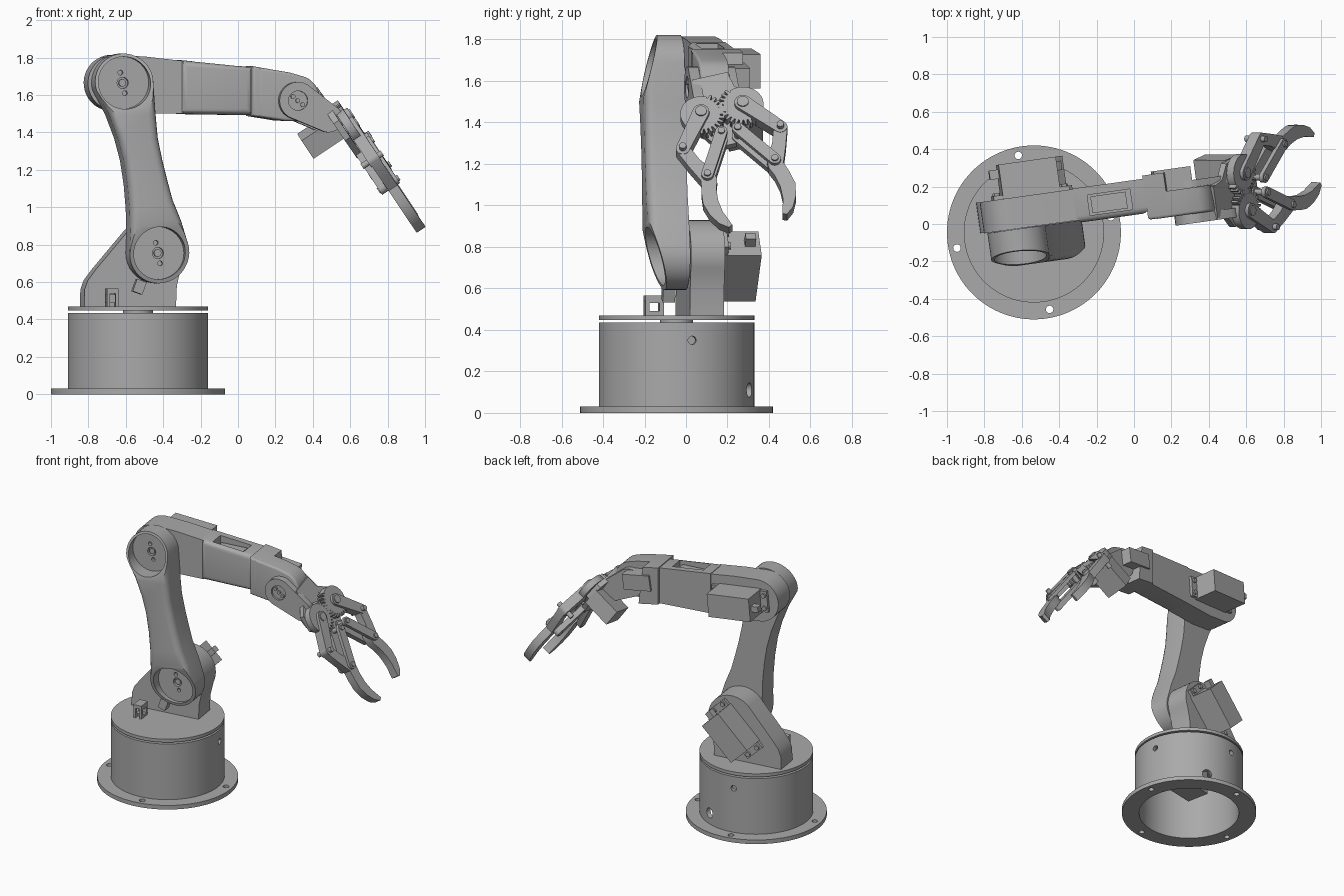
import bpy, bmesh
from math import sin, cos, radians, pi
from mathutils import Matrix, Vector

if "Cube" in bpy.data.objects:
    bpy.data.objects.remove(bpy.data.objects["Cube"])

grey = bpy.data.materials.new("plain grey")
grey.use_nodes = True
GREY = (0.4, 0.4, 0.4, 1)
grey.diffuse_color = GREY
grey.node_tree.nodes["Principled BSDF"].inputs["Base Color"].default_value = GREY


def frame(origin, x, y):
    x, y = Vector(x).normalized(), Vector(y).normalized()
    m = Matrix((x, y, x.cross(y))).transposed().to_4x4()
    m.translation = origin
    return m


# Working frames: base (x, y, up), side of the arm (along, up, towards front), gripper plane
CENTRE = (-0.535, -0.045, 0)
YAW = radians(8)
TURN = radians(11.5)
BASE = frame(CENTRE, (cos(TURN), sin(TURN), 0), (-sin(TURN), cos(TURN), 0))
ARM = frame(CENTRE, (cos(YAW), sin(YAW), 0), (-sin(YAW), cos(YAW), 0))
SIDE = frame(CENTRE, (cos(YAW), sin(YAW), 0), (0, 0, 1))
GRIP = frame((0.60, 0.17, 1.478), (0.544, 0.235, -0.809), (-0.152, 0.96, 0.227))


def arc(c, r, a0, a1, n=20):
    angles = [radians(a0 + (a1 - a0) * i / n) for i in range(n + 1)]
    return [(c[0] + r * cos(a), c[1] + r * sin(a)) for a in angles]


def circle(c, r, n=48):
    return arc(c, r, 0, 360, n)[:-1]


def rect(c, length, width, angle=0):
    a = radians(angle)
    corners = [(-1, -1), (1, -1), (1, 1), (-1, 1)]
    return [(c[0] + i * length / 2 * cos(a) - j * width / 2 * sin(a),
             c[1] + i * length / 2 * sin(a) + j * width / 2 * cos(a)) for i, j in corners]


def capsule(a, b, ra, rb):
    way = Vector(b) - Vector(a)
    t = -Vector((1, 0)).angle_signed(way) * 180 / pi
    return arc(a, ra, t + 90, t + 270, 12) + arc(b, rb, t - 90, t + 90, 12)


def shade(ob):
    ob.data.shade_smooth()
    ob.data.set_sharp_from_angle(angle=radians(30))


def prism(name, pts, lo, hi, at, bevel=0.0, chops=()):
    """Extrude an outline from lo to hi, round its front rim, slice it with planes."""
    bm = bmesh.new()
    face = bm.faces.new([bm.verts.new((x, y, lo)) for x, y in pts])
    res = bmesh.ops.extrude_face_region(bm, geom=[face])
    top = [v for v in res["geom"] if isinstance(v, bmesh.types.BMVert)]
    bmesh.ops.translate(bm, verts=top, vec=(0, 0, hi - lo))
    bmesh.ops.recalc_face_normals(bm, faces=bm.faces)
    if bevel:
        rim = [e for e in bm.edges if all(v.co.z > hi - 1e-5 for v in e.verts)]
        bmesh.ops.bevel(bm, geom=rim, offset=bevel, segments=4, profile=0.5, affect='EDGES')
    for co, no in chops:
        geom = bm.verts[:] + bm.edges[:] + bm.faces[:]
        bmesh.ops.bisect_plane(bm, geom=geom, plane_co=co, plane_no=no, clear_outer=True)
        bmesh.ops.holes_fill(bm, edges=[e for e in bm.edges if e.is_boundary])
    bmesh.ops.recalc_face_normals(bm, faces=bm.faces)
    mesh = bpy.data.meshes.new(name)
    bm.to_mesh(mesh)
    bm.free()
    mesh.materials.append(grey)
    ob = bpy.data.objects.new(name, mesh)
    bpy.context.collection.objects.link(ob)
    ob.matrix_world = at
    shade(ob)
    return ob


def cut(ob, pts, lo, hi, at):
    cutter = prism("cutter", pts, lo, hi, at)
    cutter.hide_render = True
    mod = ob.modifiers.new("cut", 'BOOLEAN')
    mod.operation, mod.object = 'DIFFERENCE', cutter
    bpy.context.view_layer.objects.active = ob
    bpy.ops.object.modifier_apply(modifier=mod.name)
    bpy.data.objects.remove(cutter)
    shade(ob)


# Base: flange, hollow drum, hub and turntable
O = (0, 0)
flange = prism("base_flange", circle(O, 0.465, 96), 0, 0.03, BASE)
drum = prism("base_drum", circle(O, 0.375, 96), 0.02, 0.435, BASE)
for part in (flange, drum):
    cut(part, circle(O, 0.345, 96), -0.1, 0.40, BASE)
for k in range(4):
    cut(flange, circle((0.42 * cos(k * pi / 2), 0.42 * sin(k * pi / 2)), 0.02, 20), -0.1, 0.1, BASE)
for angle, height, r in ((0, 0.35, 0.02), (90, 0.35, 0.02), (58, 0.11, 0.035)):
    a = radians(angle) + TURN
    out = frame((CENTRE[0], CENTRE[1], height), (-sin(a), cos(a), 0), (0, 0, 1))
    cut(drum, circle(O, r, 24), 0.3, 0.45, out)
prism("base_servo", rect((0.07, 0), 0.34, 0.17), 0.17, 0.401, BASE)
prism("turntable_hub", circle(O, 0.08), 0.42, 0.46, BASE)
prism("turntable", circle(O, 0.375, 96), 0.447, 0.47, ARM)

# Cable clip on the turntable
clip = prism("cable_clip", rect((-0.155, 0.515), 0.06, 0.1), 0.045, 0.135, SIDE)
cut(clip, rect((-0.15, 0.51), 0.2, 0.04), 0.065, 0.115, SIDE)
cut(clip, rect((-0.155, 0.5), 0.03, 0.08), 0.1, 0.2, SIDE)

# Shoulder bracket
SHOULDER, ELBOW, WRIST = (0.10, 0.755), (-0.09, 1.665), (0.855, 1.57)
prism("shoulder_bracket", [(0.21, 0.46), (0.215, 0.58)] + arc((0.08, 0.755), 0.175, -25, 135)
      + [(-0.22, 0.67), (-0.265, 0.61), (-0.283, 0.56), (-0.285, 0.46)], -0.2, -0.035, SIDE)


def servo(name, c, angle, end):
    """Servo body with mounting ears, screws and cable plug, on the back of a joint."""
    long = 0.31
    way = Vector((cos(radians(angle)), sin(radians(angle))))
    side = Vector((-way.y, way.x))
    mid = Vector(c)
    prism(name + "_body", rect(c, long, 0.165, angle), -0.385, -0.15, SIDE)
    prism(name + "_ears", rect(c, long + 0.1, 0.15, angle), -0.222, -0.19, SIDE)
    prism(name + "_plug", rect(mid + way * end * (long / 2 + 0.02), 0.06, 0.04, angle),
          -0.36, -0.31, SIDE)
    for i in (-1, 1):
        for j in (-1, 1):
            spot = mid + way * i * (long / 2 + 0.027) + side * j * 0.045
            prism(name + "_screw", circle(spot, 0.016, 16), -0.235, -0.2, SIDE)


servo("shoulder_servo", (0.04, 0.705), 46, 1)
servo("elbow_servo", (0.01, 1.66), -5, -1)

# Lower arm: curved link with sloping ends and a round pocket at each joint
outline = (arc(ELBOW, 0.157, 10, 195)
           + [(-0.175, 1.5), (-0.125, 1.37), (-0.093, 1.25), (-0.073, 1.12), (-0.062, 0.99), (-0.058, 0.85)]
           + arc(SHOULDER, 0.162, 180, 380)
           + [(0.215, 0.93), (0.17, 1.04), (0.14, 1.15), (0.115, 1.25), (0.09, 1.37), (0.078, 1.5)])
lower_arm = prism("lower_arm", outline, -0.03, 0.165, SIDE, 0.045, [
    ((-0.09, 1.50, 0.165), (-0.05, 0.25, 1)), ((0.1, 0.92, 0.165), (0.06, -0.28, 1))])
for c in (ELBOW, SHOULDER):
    cut(lower_arm, circle(c, 0.14), 0.055, 0.4, SIDE)
    cut(lower_arm, circle(c, 0.03, 24), 0.03, 0.4, SIDE)
    prism("joint_screw", circle(c, 0.02, 16), 0.02, 0.05, SIDE)
    for s in (-1, 1):
        cut(lower_arm, circle((c[0] + s * 0.012, c[1] - s * 0.055), 0.013, 16), 0.03, 0.4, SIDE)
prism("lower_arm_plug", rect((0.0, 0.575), 0.055, 0.07, -20), 0.01, 0.07, SIDE)

# Forearm: rounded elbow end, sleeve, and a window in the top
forearm = prism("forearm", arc((-0.115, 1.665), 0.15, 85, 270)
                + [(0.0, 1.5), (0.25, 1.5), (0.25, 1.782), (0.05, 1.805)], -0.2, -0.032, SIDE)
sleeve = prism("forearm_sleeve", [(0.235, 1.498), (0.625, 1.492), (0.625, 1.748), (0.235, 1.787)],
               -0.203, -0.018, SIDE, 0.035)
cut(sleeve, rect((0.425, 0.103), 0.23, 0.11), 1.65, 1.9, ARM)
prism("forearm_servo", rect((0.42, 0.103), 0.19, 0.09), 1.6, 1.735, ARM)
prism("elbow_spacer", circle(ELBOW, 0.12), -0.04, 0.0, SIDE)

# Wrist housing and servo
prism("wrist_collar", [(0.615, 1.755), (0.615, 1.488), (0.76, 1.465), (0.73, 1.735)],
      -0.22, 0.018, SIDE, 0.015)
prism("wrist_housing", [(0.65, 1.748), (0.65, 1.484), (0.79, 1.462)]
      + arc((0.855, 1.58), 0.125, -75, 70) + [(0.82, 1.72)], -0.12, 0.02, SIDE, 0.015)
prism("wrist_servo", rect((0.77, 1.62), 0.2, 0.11, -8), -0.235, -0.1, SIDE)

# Wrist fork on both sides of the housing
for lo, hi in ((0.02, 0.07), (-0.16, -0.121)):
    fork = prism("wrist_fork", capsule(WRIST, (1.02, 1.475), 0.1, 0.075), lo, hi, SIDE)
    cut(fork, circle(WRIST, 0.052, 32), hi - 0.015, hi + 0.1, SIDE)
    for k in range(-1, 2):
        prism("wrist_screw", circle((WRIST[0] + k * 0.026, WRIST[1] - k * 0.022), 0.012, 16),
              hi - 0.02, hi - 0.003, SIDE)

# Palm, neck and gripper servo
half = [(-0.22, 0.085), (-0.13, 0.1), (-0.07, 0.175), (0.04, 0.185), (0.11, 0.11), (0.19, 0.07)]
prism("palm", half + [(p, -q) for p, q in reversed(half)], -0.09, -0.055, GRIP)
prism("neck", rect((-0.13, 0), 0.18, 0.18), -0.16, -0.06, GRIP)
prism("gripper_servo", rect((0.02, 0.1), 0.12, 0.17), -0.285, -0.08, GRIP)


def gear(s):
    """Disc outline with teeth on the half that meets the other gear."""
    pts = []
    for k in range(28):
        a = 2 * pi * (k + (0.5 if s > 0 else 0)) / 28
        toothed = -sin(a) + 0.5 * cos(a) > 0
        for off, tip in ((-0.085, 0), (-0.045, 1), (0.045, 1), (0.085, 0)):
            r = (0.116 if tip else 0.092) if toothed else 0.1
            pts.append((0.012 + r * cos(a + off), s * (0.104 + r * sin(a + off))))
    return pts


# Gears, linkage bars and curved fingers, mirrored
for s in (-1, 1):
    hub, elbow, inner, knuckle = (0.012, s * 0.104), (0.196, s * 0.243), (0.158, s * 0.041), (0.378, s * 0.168)
    prism("gear", gear(s), -0.05, -0.005, GRIP)
    prism("gear_arm", capsule(hub, elbow, 0.04, 0.033), -0.05, 0.015, GRIP)
    prism("gear_cap", circle(hub, 0.028, 24), -0.06, 0.022, GRIP)
    for lo, hi in ((-0.085, -0.046), (0.005, 0.03)):
        prism("inner_link", capsule(inner, knuckle, 0.029, 0.029), lo, hi, GRIP)
    for spot in (elbow, inner, knuckle):
        prism("pivot_pin", circle(spot, 0.017, 20), -0.09, 0.04, GRIP)
    finger = arc((0.196, 0.243), 0.034, 80, 270, 10) + [
        (0.28, 0.18), (0.35, 0.135), (0.41, 0.128), (0.46, 0.145), (0.53, 0.155), (0.6, 0.15),
        (0.685, 0.125), (0.695, 0.145), (0.66, 0.185), (0.6, 0.215), (0.53, 0.23), (0.46, 0.22),
        (0.4, 0.205), (0.31, 0.24)]
    prism("finger", [(p, s * q) for p, q in finger], -0.045, 0.012, GRIP)
